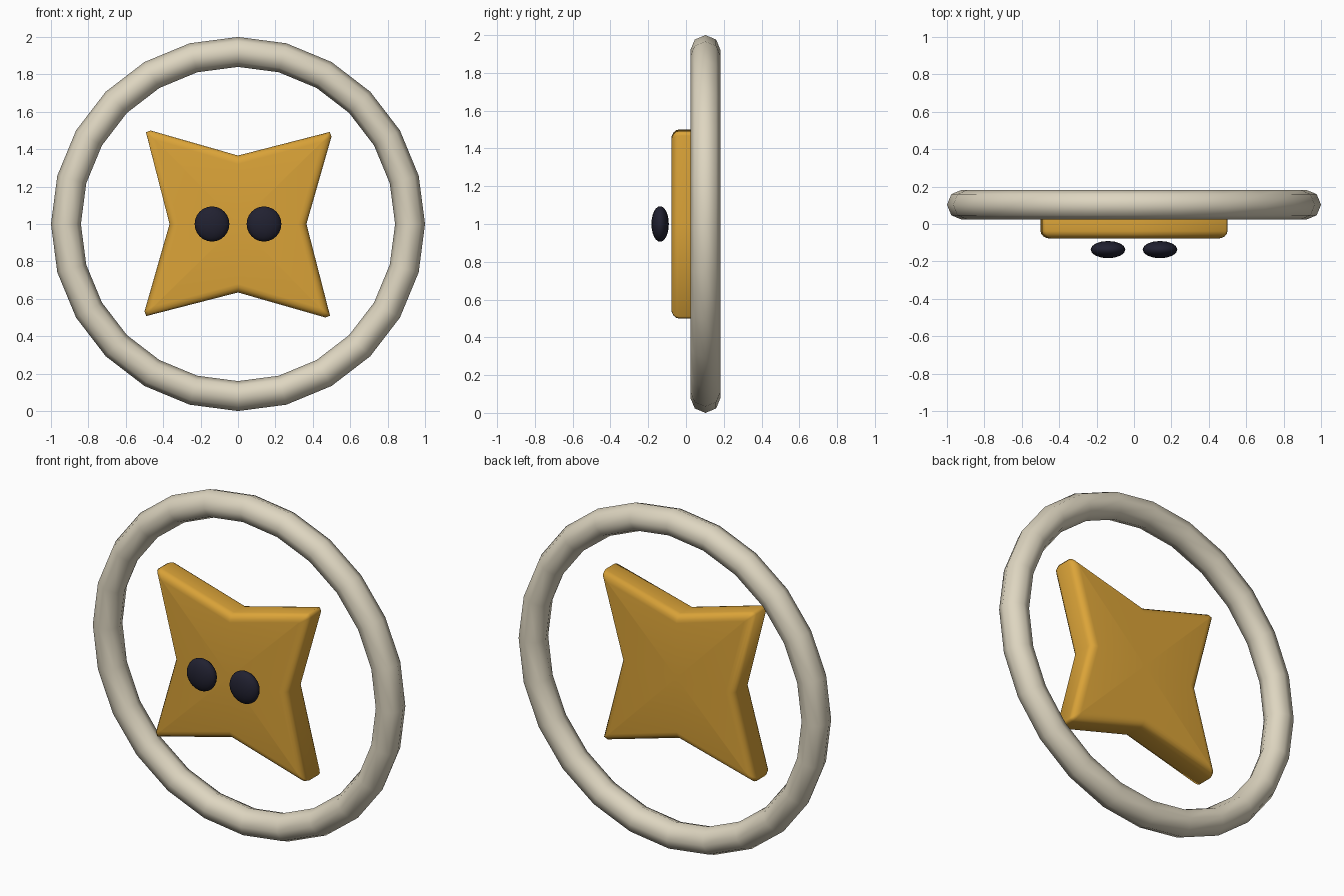
import bpy, bmesh
from math import sin, cos, pi
from mathutils import Vector, Matrix

if "Cube" in bpy.data.objects:
    bpy.data.objects.remove(bpy.data.objects["Cube"])


def material(name, rgb):
    m = bpy.data.materials.new(name)
    m.use_nodes = True
    m.diffuse_color = (*rgb, 1)
    bsdf = next(n for n in m.node_tree.nodes if n.type == 'BSDF_PRINCIPLED')
    bsdf.inputs["Base Color"].default_value = (*rgb, 1)
    return m


def finish(obj, name, mat):
    obj.name = name
    obj.data.materials.append(mat)
    for p in obj.data.polygons:
        p.use_smooth = True


gold = material("warm gold", (0.71, 0.37, 0.04))
cream = material("pale cream", (0.73, 0.67, 0.53))
dark = material("dark navy", (0.015, 0.015, 0.03))

# Outer ring, standing upright
bpy.ops.mesh.primitive_torus_add(major_segments=24, minor_segments=8,
                                 major_radius=0.92, minor_radius=0.08,
                                 location=(0, 0.103, 1), rotation=(pi / 2, 0, 0))
finish(bpy.context.object, "outer_ring", cream)

# Flattened eyes
for side, x in (("left", 0.139), ("right", -0.139)):
    bpy.ops.mesh.primitive_uv_sphere_add(segments=16, ring_count=12, radius=1,
                                         location=(x, -0.137, 1))
    eye = bpy.context.object
    eye.scale = (0.093, 0.046, 0.094)
    finish(eye, side + "_eye", dark)

# Star outlines: blunt-tipped full outline and sharp-tipped face outline
outer, core = [], []
for i in range(4):
    turn = Matrix.Rotation(i * pi / 2, 2)
    outer += [turn @ Vector(p) for p in ((0.366, 0), (0.5, 0.468), (0.49, 0.492))]
    core += [turn @ Vector(p) for p in ((0.32, 0), (0.448, 0.435), (0.445, 0.439))]

# Star body: stacked outlines with rounded front and back rims
centre_y, half, rim, steps = 0.005, 0.083, 0.04, 4
bm = bmesh.new()
profile = []
for k in range(steps + 1):
    a = k / steps * pi / 2
    profile.append((half - rim + rim * cos(a), sin(a)))
layers = [(-d, t) for d, t in profile] + list(reversed(profile))
rings = []
for depth, t in layers:
    pts = [c.lerp(o, t) for c, o in zip(core, outer)]
    rings.append([bm.verts.new((p.x, centre_y + depth, p.y + 1)) for p in pts])
n = len(outer)
for a, b in zip(rings, rings[1:]):
    for j in range(n):
        bm.faces.new((a[j], a[(j + 1) % n], b[(j + 1) % n], b[j]))
# Caps fan out from the middle
for ring, y in ((rings[0], centre_y - half), (rings[-1], centre_y + half)):
    hub = bm.verts.new((0, y, 1))
    for j in range(n):
        bm.faces.new((ring[j], ring[(j + 1) % n], hub))
bmesh.ops.recalc_face_normals(bm, faces=bm.faces)
mesh = bpy.data.meshes.new("star_body")
bm.to_mesh(mesh)
bm.free()
star = bpy.data.objects.new("star_body", mesh)
bpy.context.collection.objects.link(star)
finish(star, "star_body", gold)
